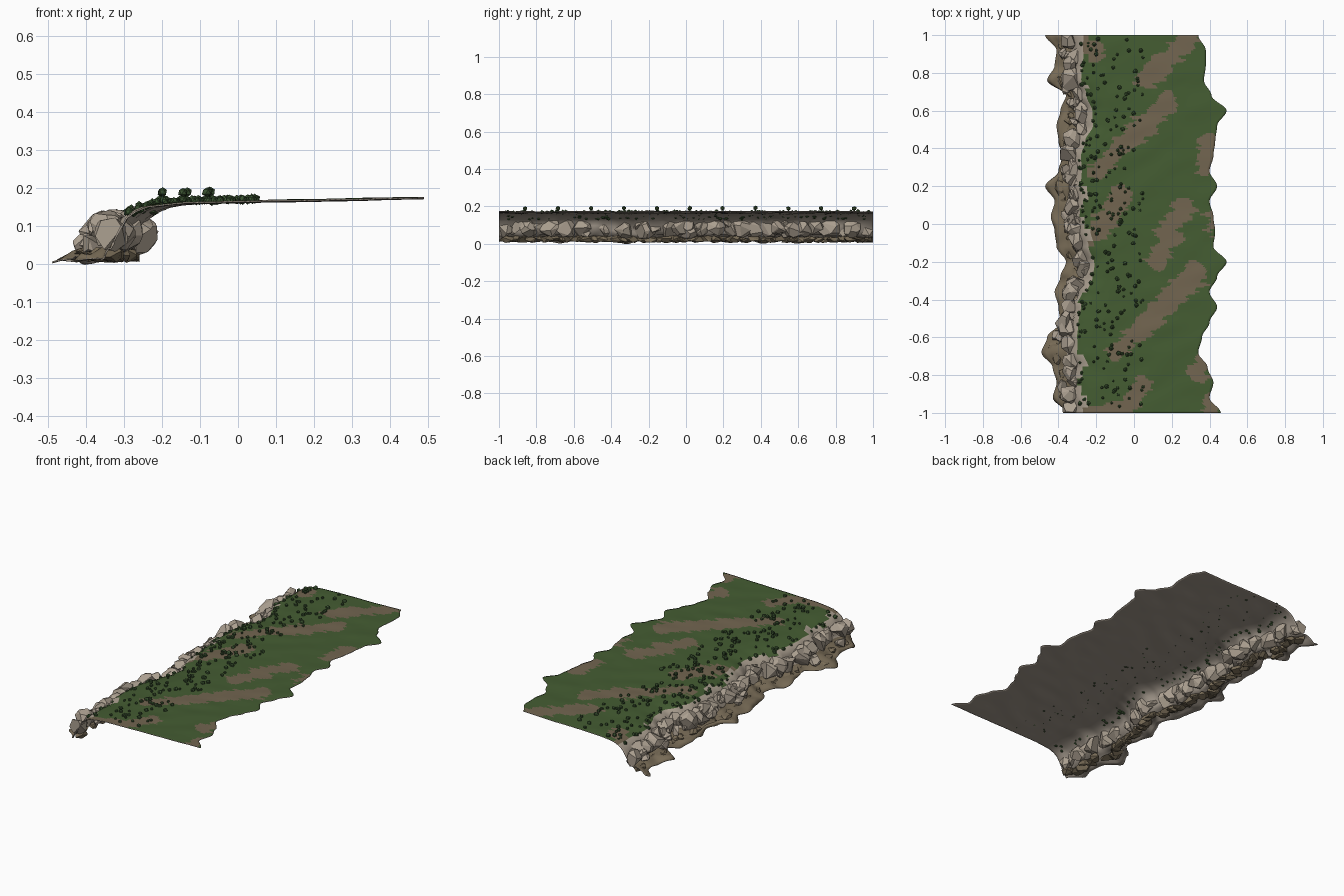
import bpy, bmesh, math, random
from mathutils import Vector, noise

random.seed(7)
cube = bpy.data.objects.get("Cube")
if cube:
    bpy.data.objects.remove(cube)


def material(name, r, g, b):
    m = bpy.data.materials.new(name)
    m.use_nodes = True
    m.diffuse_color = (r, g, b, 1)
    bsdf = m.node_tree.nodes["Principled BSDF"]
    bsdf.inputs["Base Color"].default_value = (r, g, b, 1)
    bsdf.inputs["Roughness"].default_value = 0.9
    return m


GRASS = material("grass green", 0.058, 0.108, 0.032)
PATH = material("dry earth", 0.168, 0.130, 0.08)
DIRT = material("foot soil", 0.19, 0.15, 0.095)
ROCK = material("pale rock", 0.41, 0.35, 0.28)
UNDER = material("underside stone", 0.37, 0.32, 0.265)
BUSH = material("bush green", 0.042, 0.085, 0.03)

# Outlines in hundredths, sampled evenly from front to back
FOOT = [36, 43, 41, 43, 49, 46, 39, 40, 42, 39, 36, 41, 42,
        44, 42, 47, 40, 38, 40, 41, 39, 36, 46, 42, 41, 47]
LIP = [27, 28, 28, 27, 30, 30, 29, 28, 25, 22, 21, 24, 26,
       26, 27, 28, 28, 28, 26, 22, 22, 25, 28, 27, 27, 27]
FAR = [46, 40, 42, 39, 34, 36, 40, 44, 40, 44, 49, 42, 43,
       42, 40, 44, 40, 42, 43, 44, 49, 41, 37, 38, 38, 34]


def along(values, y):
    t = (y + 1) / 2 * (len(values) - 1)
    i = max(0, min(int(t), len(values) - 2))
    f = max(0, min(t - i, 1))
    f = f * f * (3 - 2 * f)
    return (values[i] * (1 - f) + values[i + 1] * f) / 100


# Bare earth streaks: start, end, half width
STREAKS = [((.28, .98), (.06, .76), .055), ((.17, .64), (0, .47), .06),
           ((0, .47), (-.2, .28), .045), ((.4, .42), (.38, .29), .05),
           ((-.07, .16), (-.2, -.06), .06), ((.24, .08), (.14, -.2), .06),
           ((.33, -.27), (.12, -.48), .06), ((.1, -.5), (-.1, -.68), .05),
           ((.37, -.7), (.35, -.78), .05), ((.05, -.84), (-.04, -1), .05),
           ((-.25, -1), (-.05, -.98), .05), ((-.26, .97), (-.2, .9), .04),
           ((.42, .07), (.42, -.05), .03), ((.4, -.94), (.41, -.98), .04)]


def is_bare(x, y):
    # Sideways fingers fray the edges of each streak
    fingers = 0.05 * noise.noise(Vector((x * 2, y * 45, 3)))
    blobs = 0.03 * noise.noise(Vector((x * 8, y * 10, 6)))
    p = Vector((x + fingers, y))
    for a, b, r in STREAKS:
        a, b = Vector(a), Vector(b)
        d = b - a
        t = max(0, min(1, (p - a).dot(d) / d.length_squared))
        if (p - a - d * t).length < r + blobs:
            return True
    return False


def meadow_height(x, y):
    ripple = noise.noise(Vector((x * 4 + y * 6, y * 9 - x * 6, 1)))
    return 0.166 + 0.02 * x + 0.003 * ripple


# Wall profile: offset from the lip, height
WALL = [(-.06, .052), (-.05, .07), (-.04, .095), (-.025, .122), (0, .14), (.03, .152)]
APRON, MEADOW, ROWS = 5, 44, 220


def cross_section(y):
    foot, lip, far = -along(FOOT, y), -along(LIP, y), along(FAR, y)
    pts = []
    base = lip + WALL[0][0]
    for i in range(APRON):
        t = i / APRON
        n = noise.noise(Vector((t * 3, y * 11, 5)))
        pts.append((foot + (base - foot) * t, y, max(0, .014 + .038 * t + .022 * n)))
    for i, (dx, z) in enumerate(WALL):
        crag = noise.noise(Vector((i * .4, y * 12, 8))) * .03 * (1 - i / 5)
        pts.append((lip + dx + crag, y, z + crag * .3))
    start = lip + .07
    for i in range(MEADOW + 1):
        x = start + (far - start) * i / MEADOW
        pts.append((x, y, meadow_height(x, y) - .004 * max(0, 1 - i / 4)))
    return pts


# Ground sheet: soil foot, rock wall and meadow
bm = bmesh.new()
rows = [[bm.verts.new(p) for p in cross_section(-1 + 2 * j / ROWS)] for j in range(ROWS + 1)]
for near, back in zip(rows, rows[1:]):
    for i in range(len(near) - 1):
        f = bm.faces.new((near[i], near[i + 1], back[i + 1], back[i]))
        c = f.calc_center_median()
        f.smooth = True
        # Turf hangs over the lip by a varying amount
        turf = APRON + 3.6 + 1.6 * noise.noise(Vector((0, c.y * 9, 2)))
        if i < APRON:
            f.material_index = 2
        elif i < turf:
            f.material_index = 3
        else:
            f.material_index = 1 if is_bare(c.x, c.y) else 0


def finish(bm, name, mats):
    mesh = bpy.data.meshes.new(name)
    bm.to_mesh(mesh)
    bm.free()
    for m in mats:
        mesh.materials.append(m)
    ob = bpy.data.objects.new(name, mesh)
    bpy.context.scene.collection.objects.link(ob)
    return ob


ground = finish(bm, "ground", [GRASS, PATH, DIRT, ROCK, UNDER])
# The thin underside takes the last slot everywhere
shell = ground.modifiers.new("thickness", "SOLIDIFY")
shell.thickness = 0.004
shell.offset = -1
shell.material_offset = 4
shell.material_offset_rim = 4


def add_rock(bm, centre, size, points):
    # Angular boulder: hull of scattered points
    verts = []
    for _ in range(points):
        d = Vector([random.gauss(0, 1) for _ in range(3)]).normalized()
        p = Vector(centre) + Vector([a * b for a, b in zip(d, size)])
        p.y = max(-1, min(1, p.y))
        p.z = max(0.003, p.z)
        verts.append(bm.verts.new(p))
    bmesh.ops.convex_hull(bm, input=verts)
    loose = [v for v in verts if v.is_valid and not v.link_faces]
    bmesh.ops.delete(bm, geom=loose, context="VERTS")
    # Merge shallow creases into broad facets
    bmesh.ops.dissolve_limit(bm, angle_limit=math.radians(20), verts=bm.verts, edges=bm.edges)


# Large boulders set into the wall, then smaller broken ones
bm = bmesh.new()
BIG = 30
for i in range(BIG):
    y = -.97 + 1.94 * i / (BIG - 1) + random.uniform(-.02, .02)
    s = random.uniform(.045, .062)
    x = -along(LIP, y) - random.uniform(.035, .075)
    add_rock(bm, (x, y, random.uniform(.078, .092)), (s, s * 1.15, s), 20)
for i in range(45):
    y = random.uniform(-.98, .98)
    s = random.uniform(.018, .034)
    t = random.random()
    x = -along(LIP, y) - .02 - .09 * t
    add_rock(bm, (x, y, .11 - .06 * t), (s, s * 1.2, s), 14)
finish(bm, "boulders", [ROCK])

# Flat soil slabs along the foot
bm = bmesh.new()
for i in range(46):
    y = -.96 + 1.92 * i / 45
    foot, lip = -along(FOOT, y), -along(LIP, y)
    x = foot + (lip - foot) * random.uniform(.35, .55)
    add_rock(bm, (x, y, .024), (.035, .045, .021), 14)
finish(bm, "foot_slabs", [DIRT])


def add_bush(bm, x, y, z, r):
    ball = bmesh.ops.create_icosphere(bm, subdivisions=1, radius=r)
    for v in ball["verts"]:
        v.co = v.co * random.uniform(.85, 1.15) + Vector((x, y, z))


# Low shrubs thinning out away from the lip
bm = bmesh.new()
for i in range(240):
    y = random.uniform(-.97, .98)
    lip = -along(LIP, y)
    x = lip - .01 + (.06 - lip) * random.random() ** 1.4
    z = meadow_height(x, y) - .025 * max(0, 1 - (x - lip) / .07)
    add_bush(bm, x, y, z + .004, random.uniform(.007, .013))
# Taller clumps at even spacing
for i in range(11):
    y = -.86 + 1.76 * i / 10
    x = random.choice((-.2, -.15, -.14, -.08)) + random.uniform(-.01, .01)
    for dz, r in ((.006, .01), (.026, .013)):
        add_bush(bm, x, y, meadow_height(x, y) + dz, r)
finish(bm, "shrubs", [BUSH])
